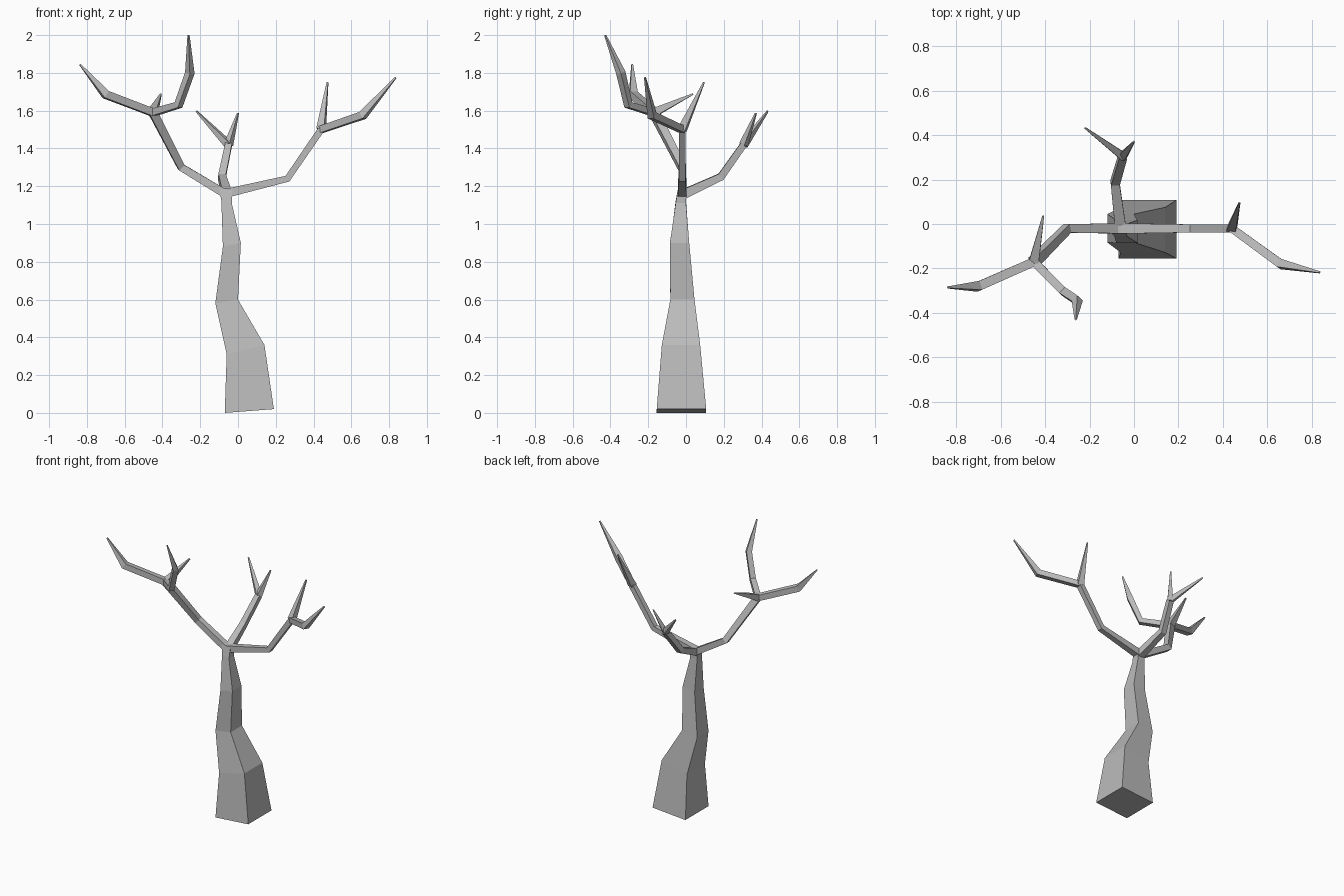
import bpy, bmesh
from mathutils import Vector, Quaternion

cube = bpy.data.objects.get("Cube")
if cube:
    bpy.data.objects.remove(cube, do_unlink=True)

bark = bpy.data.materials.new("grey bark")
bark.use_nodes = True
colour = (0.5, 0.5, 0.5, 1)
bark.diffuse_color = colour
bark.node_tree.nodes["Principled BSDF"].inputs["Base Color"].default_value = colour


def loft(name, rings):
    """Skin a list of four-cornered rings and cap both ends."""
    bm = bmesh.new()
    loops = [[bm.verts.new(p) for p in ring] for ring in rings]
    for a, b in zip(loops, loops[1:]):
        for i in range(4):
            j = (i + 1) % 4
            bm.faces.new((a[i], a[j], b[j], b[i]))
    bm.faces.new(loops[0][::-1])
    bm.faces.new(loops[-1])
    bmesh.ops.recalc_face_normals(bm, faces=bm.faces)
    mesh = bpy.data.meshes.new(name)
    bm.to_mesh(mesh)
    bm.free()
    mesh.materials.append(bark)
    obj = bpy.data.objects.new(name, mesh)
    bpy.context.collection.objects.link(obj)


def branch(name, points, widths):
    """Square tube along a path, mitred at the bends."""
    pts = [Vector(p) for p in points]
    dirs = [(b - a).normalized() for a, b in zip(pts, pts[1:])]
    side = dirs[0].cross(Vector((0, 0, 1))).normalized()
    rings = []
    for i, (p, w) in enumerate(zip(pts, widths)):
        before, after = dirs[max(i - 1, 0)], dirs[min(i, len(dirs) - 1)]
        tangent = (before + after).normalized()
        turn = before.rotation_difference(tangent)
        side = turn @ side
        up = side.cross(tangent)
        rings.append([p + (side * sx + up * sy) * w / 2
                      for sx, sy in ((-1, -1), (1, -1), (1, 1), (-1, 1))])
        side = tangent.rotation_difference(after) @ side
    loft(name, rings)


# Trunk: left x, left z, right x, right z, front y, back y
trunk = [
    (-0.07, 0.0, 0.19, 0.02, -0.155, 0.107),
    (-0.06, 0.31, 0.14, 0.36, -0.128, 0.075),
    (-0.12, 0.58, 0.0, 0.60, -0.083, 0.045),
    (-0.08, 0.88, 0.015, 0.90, -0.085, 0.017),
    (-0.088, 1.12, -0.033, 1.11, -0.055, 0.0),
    (-0.10, 1.19, -0.03, 1.185, -0.042, 0.0),
]
loft("trunk", [[(xl, yf, zl), (xr, yf, zr), (xr, yb, zr), (xl, yb, zl)]
               for xl, zl, xr, zr, yf, yb in trunk])

# Right limb with its twigs
fork = (-0.45, -0.17, 1.59)
branch("right_limb", [(-0.06, -0.02, 1.155), (-0.30, -0.02, 1.30), fork],
       [0.045, 0.04, 0.045])
branch("right_outer_twig", [fork, (-0.70, -0.28, 1.685), (-0.837, -0.285, 1.845)],
       [0.04, 0.042, 0.008])
branch("right_front_twig", [fork, (-0.315, -0.305, 1.63), (-0.255, -0.345, 1.80),
                            (-0.262, -0.428, 2.0)], [0.038, 0.036, 0.036, 0.008])
branch("right_back_twig", [fork, (-0.408, 0.037, 1.688)], [0.045, 0.008])

# Left limb with its twigs
fork = (0.44, -0.02, 1.50)
branch("left_limb", [(-0.06, -0.02, 1.163), (0.262, -0.02, 1.24), fork],
       [0.047, 0.036, 0.036])
branch("left_outer_twig", [fork, (0.66, -0.18, 1.575), (0.835, -0.217, 1.775)],
       [0.036, 0.04, 0.008])
branch("left_back_twig", [fork, (0.474, 0.095, 1.75)], [0.042, 0.008])

# Back limb with its twigs
fork = (-0.05, 0.305, 1.42)
branch("back_limb", [(-0.06, -0.02, 1.155), (-0.085, 0.185, 1.25), fork],
       [0.05, 0.04, 0.036])
branch("back_right_twig", [fork, (-0.22, 0.432, 1.597)], [0.036, 0.008])
branch("back_left_twig", [fork, (0.0, 0.37, 1.587)], [0.036, 0.008])
